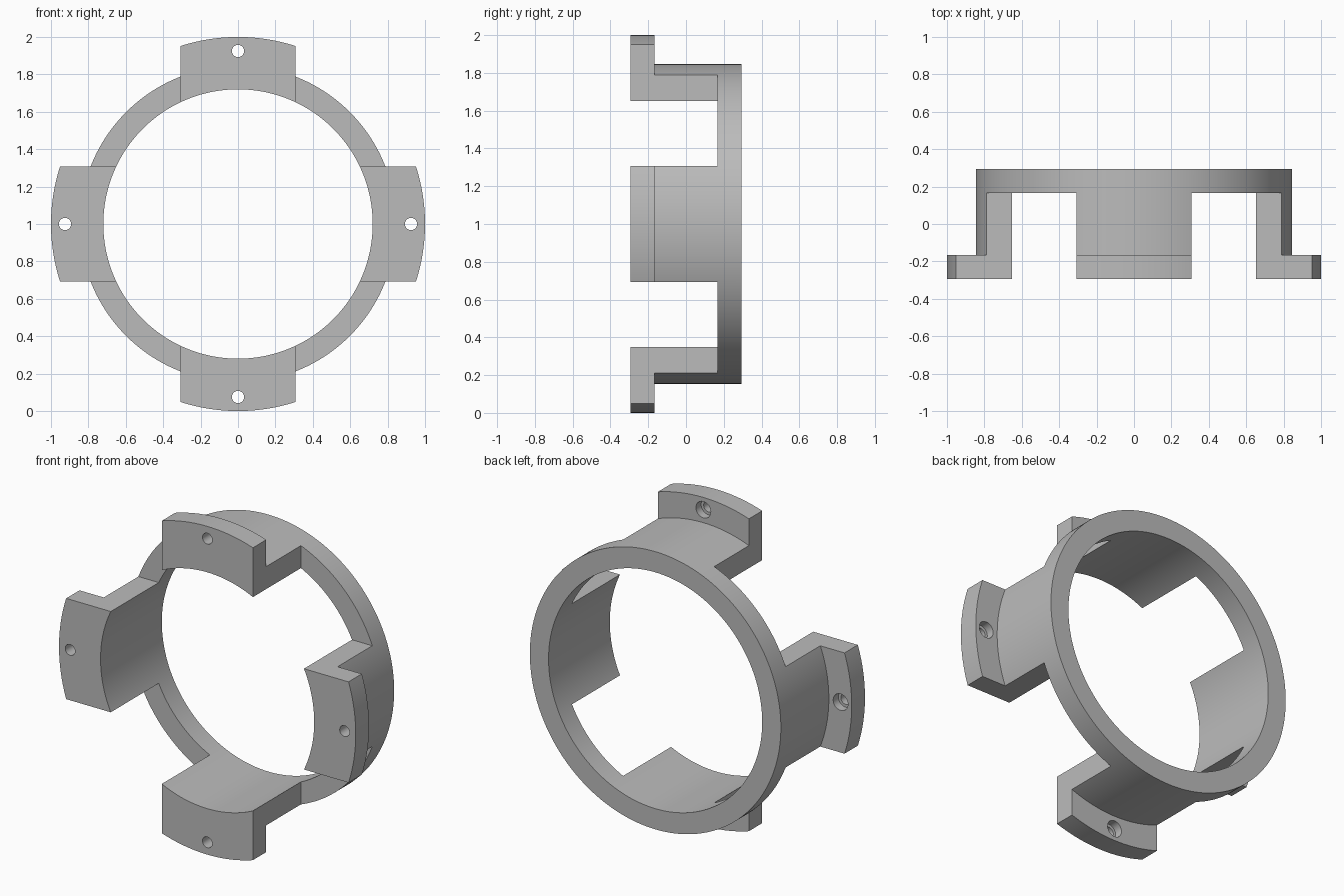
import bpy, bmesh, math
from mathutils import Matrix, Vector

cube = bpy.data.objects.get("Cube")
if cube:
    bpy.data.objects.remove(cube)

BACK = 0.295          # half depth along y
STEP = 0.167          # inner faces of flange and ring
BORE, SLEEVE, RIM = 0.72, 0.846, 1.0
HALF_TAB = 0.307
CENTRE = Vector((0, 0, 1))

grey = bpy.data.materials.new("plain_grey")
grey.use_nodes = True
grey.diffuse_color = (0.5, 0.5, 0.5, 1)
grey.node_tree.nodes["Principled BSDF"].inputs["Base Color"].default_value = (0.5, 0.5, 0.5, 1)


def revolve(bm, profile, centre, steps, closed):
    """Spin a (radius, y) profile about the y axis through centre."""
    verts = [bm.verts.new(centre + Vector((r, y, 0))) for r, y in profile]
    edges = [bm.edges.new(pair) for pair in zip(verts, verts[1:])]
    if closed:
        edges.append(bm.edges.new((verts[-1], verts[0])))
    bmesh.ops.spin(bm, geom=verts + edges, cent=centre, axis=(0, 1, 0),
                   angle=math.tau, steps=steps)


def make_object(name, bm):
    bmesh.ops.remove_doubles(bm, verts=bm.verts, dist=1e-5)
    bmesh.ops.recalc_face_normals(bm, faces=bm.faces)
    mesh = bpy.data.meshes.new(name)
    bm.to_mesh(mesh)
    bm.free()
    mesh.materials.append(grey)
    obj = bpy.data.objects.new(name, mesh)
    bpy.context.collection.objects.link(obj)
    return obj


# Full flanged sleeve, before the gaps are cut
bm = bmesh.new()
revolve(bm, [(BORE, -BACK), (RIM, -BACK), (RIM, -STEP), (SLEEVE, -STEP),
             (SLEEVE, BACK), (BORE, BACK)], CENTRE, 192, True)
ring = make_object("tabbed_mounting_ring", bm)

# Four corner blocks leave the ring at the back and four tabs in front
bm = bmesh.new()
size = 1.0
for sx in (-1, 1):
    for sz in (-1, 1):
        offset = HALF_TAB + size / 2
        place = Matrix.Translation(CENTRE + Vector((sx * offset, STEP - size / 2, sz * offset)))
        bmesh.ops.create_cube(bm, size=size, matrix=place)
gap_cutter = make_object("gap_cutter", bm)

# Stepped screw holes, wider at the rear of each flange
bm = bmesh.new()
seat = -STEP - 0.05
for dx, dz in ((1, 0), (-1, 0), (0, 1), (0, -1)):
    centre = CENTRE + 0.925 * Vector((dx, 0, dz))
    revolve(bm, [(0, -0.4), (0.033, -0.4), (0.033, seat), (0.05, seat),
                 (0.05, -0.1), (0, -0.1)], centre, 32, False)
hole_cutter = make_object("hole_cutter", bm)

# Cut, then drop the helpers
bpy.context.view_layer.objects.active = ring
ring.select_set(True)
for cutter in (gap_cutter, hole_cutter):
    cutter.hide_render = True
    mod = ring.modifiers.new(cutter.name, 'BOOLEAN')
    mod.operation = 'DIFFERENCE'
    mod.solver = 'EXACT'
    mod.object = cutter
    bpy.ops.object.modifier_apply(modifier=mod.name)
    bpy.data.objects.remove(cutter)

bpy.ops.object.shade_smooth_by_angle(angle=math.radians(30))
